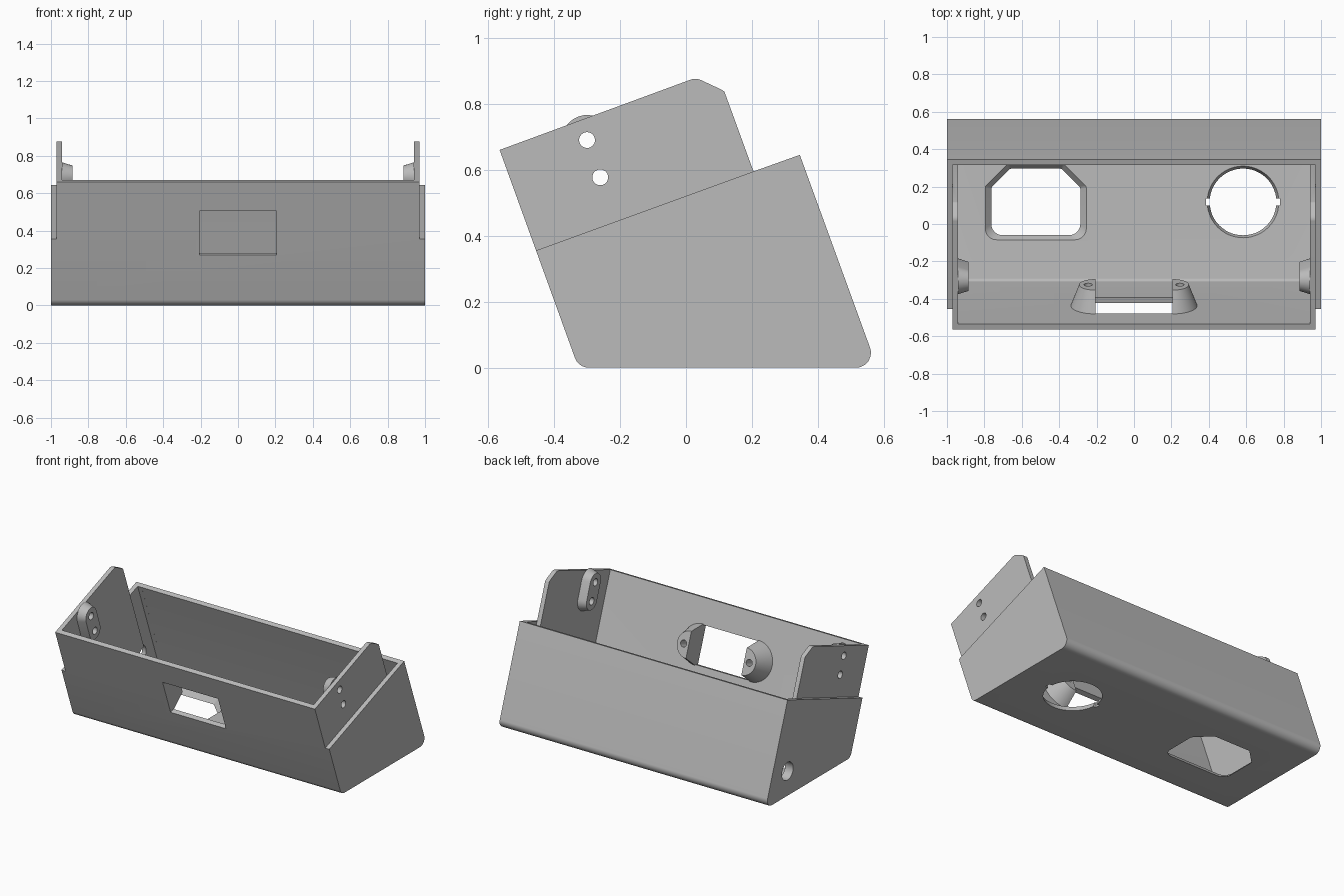
import bpy, bmesh
from math import sin, cos, pi, radians
from mathutils import Vector

old = bpy.data.objects.get("Cube")
if old:
    bpy.data.objects.remove(old)

TILT = radians(20)
U = Vector((0, cos(TILT), sin(TILT)))    # inward from the leaning front wall
W = Vector((0, -sin(TILT), cos(TILT)))   # up along the leaning front wall
WALL = 0.032

grey = bpy.data.materials.new("plain_grey")
grey.use_nodes = True
grey.diffuse_color = (0.5, 0.5, 0.5, 1)
grey.node_tree.nodes["Principled BSDF"].inputs["Base Color"].default_value = (0.5, 0.5, 0.5, 1)


def loft(name, ring0, ring1):
    """Closed solid between two rings of 3D points."""
    bm = bmesh.new()
    a = [bm.verts.new(p) for p in ring0]
    b = [bm.verts.new(p) for p in ring1]
    bm.faces.new(a)
    bm.faces.new(b)
    for i in range(len(a)):
        j = (i + 1) % len(a)
        bm.faces.new((a[i], a[j], b[j], b[i]))
    bmesh.ops.recalc_face_normals(bm, faces=bm.faces)
    mesh = bpy.data.meshes.new(name)
    bm.to_mesh(mesh)
    bm.free()
    mesh.materials.append(grey)
    obj = bpy.data.objects.new(name, mesh)
    bpy.context.collection.objects.link(obj)
    return obj


def rounded(points, steps=8):
    """Polygon of (a, b, radius) with its corners filleted."""
    out = []
    for i, (x, y, r) in enumerate(points):
        p = Vector((x, y))
        if r == 0:
            out.append(p)
            continue
        d0 = (Vector(points[i - 1][:2]) - p).normalized()
        d1 = (Vector(points[(i + 1) % len(points)][:2]) - p).normalized()
        half = d0.angle(d1) / 2
        centre = p + (d0 + d1).normalized() * (r / sin(half))
        foot = r * cos(half) / sin(half)
        s, e = p + d0 * foot - centre, p + d1 * foot - centre
        for k in range(steps + 1):
            out.append(centre + s.lerp(e, k / steps).normalized() * r)
    return out


def along_x(name, points, x0, x1):
    pts = rounded(points)
    return loft(name, [(x0, *p) for p in pts], [(x1, *p) for p in pts])


def circle(r, n=48):
    return [(r * cos(2 * pi * k / n), r * sin(2 * pi * k / n)) for k in range(n)]


def cut(obj, *cutters):
    for c in cutters:
        mod = obj.modifiers.new("cut", 'BOOLEAN')
        mod.operation, mod.solver, mod.object = 'DIFFERENCE', 'EXACT', c
        bpy.context.view_layer.objects.active = obj
        bpy.ops.object.modifier_apply(modifier=mod.name)


cutters = []


def cutter(obj):
    obj.hide_render = True
    cutters.append(obj)
    return obj


# Leaning box with the side ears in its outline
body = along_x("enclosure_body", [
    (-0.565, 0.66, 0), (-0.326, 0, 0.045), (0.58, 0, 0.045), (0.345, 0.645, 0),
    (0.205, 0.595, 0), (0.118, 0.838, 0.03), (0.03, 0.879, 0.04)], -1, 1)

# Main cavity, and the wider pocket behind the ears
cavity = cutter(along_x("cavity", [
    (-0.658, 1.01, 0), (-0.304, 0.034, 0.02), (0.534, 0.034, 0.02), (0.179, 1.01, 0)],
    -0.94, 0.94))
pocket = cutter(along_x("rear_pocket", [
    (0.057, 1.0, 0), (0.409, 0.034, 0), (0.534, 0.034, 0.02), (0.182, 1.0, 0)],
    -0.97, 0.97))
cut(body, cavity, pocket)

# Step that sets the ears in from the outer sides
for s in (-1, 1):
    cut(body, cutter(along_x("side_step", [
        (-0.8, 0.2294, 0), (0.205, 0.595, 0), (0.3, 1.0, 0), (-0.8, 1.0, 0)],
        s * 0.97, s * 1.1)))

# Front window, square to the front wall
mid = Vector((0, -0.467, 0.387))
window = [mid + Vector((sx * 0.207, 0, 0)) + W * (sz * 0.125)
          for sx, sz in ((-1, -1), (1, -1), (1, 1), (-1, 1))]
cut(body, cutter(loft("window_cut", [p - U * 0.05 for p in window],
                      [p + U * 0.08 for p in window])))

# Socket opening in the floor, wider at the top
SOCKET_X, SOCKET_Y = -0.525, 0.118


def socket_ring(hx, hy, chamfer, z):
    pts = rounded([(-hx, -hy, 0.06), (hx, -hy, 0.06), (hx, hy - chamfer, 0.02),
                   (hx - chamfer, hy, 0.02), (chamfer - hx, hy, 0.02),
                   (-hx, hy - chamfer, 0.02)])
    return [(SOCKET_X + p.x, SOCKET_Y + p.y, z) for p in pts]


cut(body, cutter(loft("socket_cut", socket_ring(0.237, 0.177, 0.1, -0.001),
                      socket_ring(0.271, 0.203, 0.12, 0.035))))

# Round floor opening with two key notches
cut(body, cutter(loft("round_cut",
                      [(0.583 + a, 0.118 + b, -0.001) for a, b in circle(0.178)],
                      [(0.583 + a, 0.118 + b, 0.035) for a, b in circle(0.192)])))
notch = [(0.583 + a * 0.198, 0.118 + b * 0.018) for a, b in ((-1, -1), (1, -1), (1, 1), (-1, 1))]
cut(body, cutter(loft("notch_cut", [(*p, -0.05) for p in notch], [(*p, 0.08) for p in notch])))

# Cable hole in the right side
cable = [(0.345 + a, 0.165 + b) for a, b in circle(0.06)]
cut(body, cutter(loft("cable_cut", [(-1.1, *p) for p in cable], [(-0.85, *p) for p in cable])))

# Screw holes through the ears
HOLES = [Vector((0, -0.30, 0.69)), Vector((0, -0.26, 0.577))]
screw_cuts = []
for h in HOLES:
    ring = [h + Vector((0, a, b)) for a, b in circle(0.024, 32)]
    screw_cuts.append(cutter(loft("screw_cut", [p + Vector((-1.1, 0, 0)) for p in ring],
                                  [p + Vector((1.1, 0, 0)) for p in ring])))
cut(body, *screw_cuts)


# Tapered slot-shaped bosses inside the ears
def slot_ring(x, r, n=16):
    pts = []
    for end, start in ((HOLES[0], 0), (HOLES[1], pi)):
        for k in range(n + 1):
            t = start + pi * k / n
            pts.append(end + U * (r * cos(t)) + W * (r * sin(t)) + Vector((x, 0, 0)))
    return pts


parts = [body]
for s, side in ((1, "left"), (-1, "right")):
    boss = loft(side + "_ear_boss", slot_ring(s * 0.942, 0.076), slot_ring(s * 0.886, 0.058))
    cut(boss, *screw_cuts)
    parts.append(boss)

# Half-cone screw bosses beside the window
for s, side in ((1, "left"), (-1, "right")):
    def half_ring(r, depth):
        return [mid + U * depth + W * (r * sin(t)) + Vector((s * (0.207 + r * cos(t)), 0, 0))
                for t in [pi * (k / 24 - 0.5) for k in range(25)]]
    boss = loft(side + "_window_boss", half_ring(0.132, WALL - 0.002), half_ring(0.086, 0.152))
    pilot = [mid + W * b + Vector((s * 0.245 + a, 0, 0)) for a, b in circle(0.022, 32)]
    cut(boss, cutter(loft("pilot_cut", [p + U * 0.06 for p in pilot],
                          [p + U * 0.2 for p in pilot])))
    parts.append(boss)

for c in cutters:
    bpy.data.objects.remove(c)

# Smooth the curves, keep the edges crisp
bpy.ops.object.select_all(action='DESELECT')
for p in parts:
    p.select_set(True)
bpy.context.view_layer.objects.active = body
bpy.ops.object.shade_smooth_by_angle(angle=radians(30))
